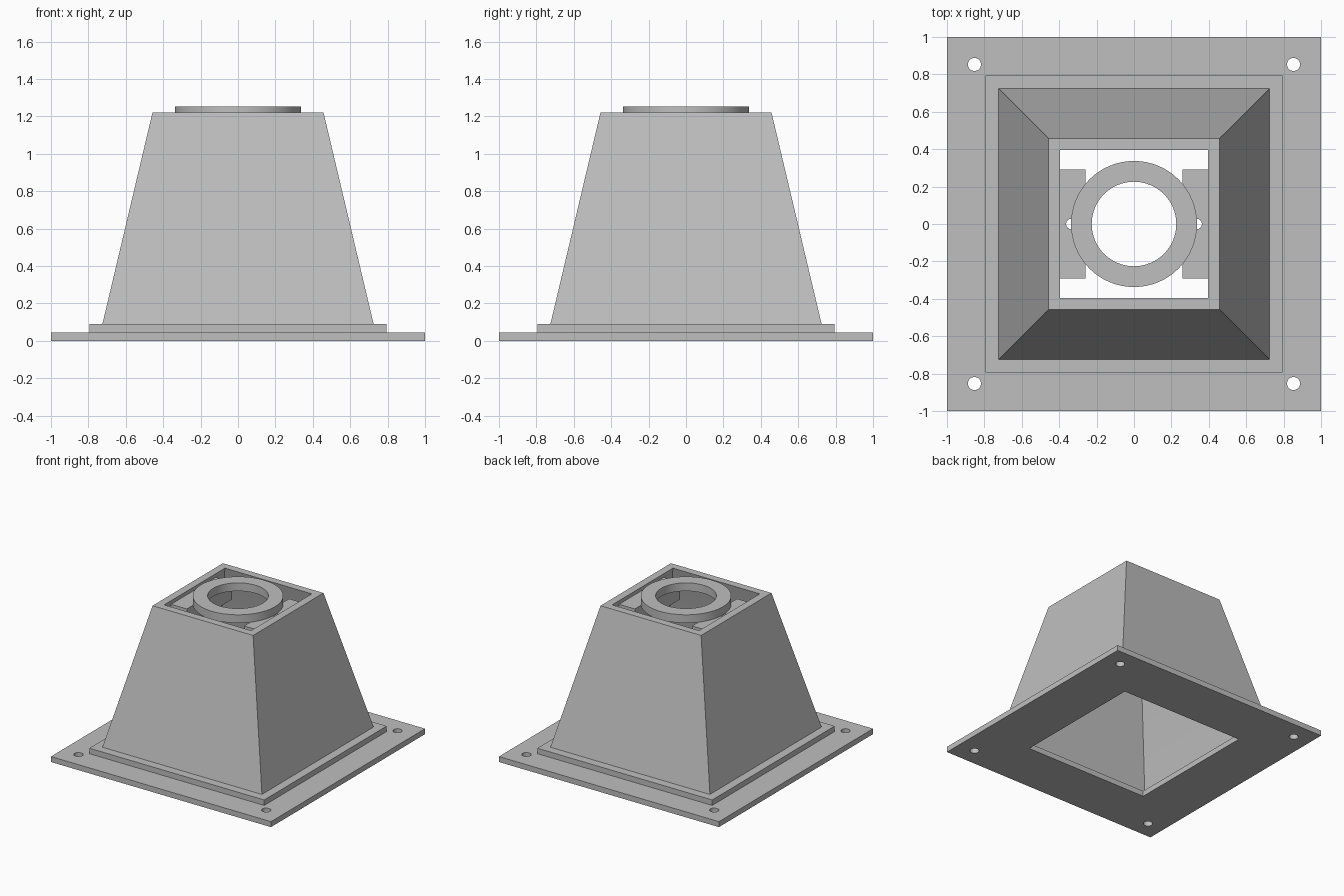
import bpy, bmesh, math

cube = bpy.data.objects.get("Cube")
if cube:
    bpy.data.objects.remove(cube, do_unlink=True)

grey = bpy.data.materials.new("plain grey")
grey.use_nodes = True
colour = (0.52, 0.52, 0.52, 1)
grey.diffuse_color = colour
grey.node_tree.nodes["Principled BSDF"].inputs["Base Color"].default_value = colour


def finish(name, bm):
    bmesh.ops.recalc_face_normals(bm, faces=bm.faces[:])
    mesh = bpy.data.meshes.new(name)
    bm.to_mesh(mesh)
    bm.free()
    mesh.materials.append(grey)
    obj = bpy.data.objects.new(name, mesh)
    bpy.context.collection.objects.link(obj)
    bpy.ops.object.select_all(action='DESELECT')
    obj.select_set(True)
    bpy.context.view_layer.objects.active = obj
    bpy.ops.object.shade_smooth_by_angle(angle=math.radians(30))
    return obj


def rect(x0, x1, y0, y1):
    return [(x0, y0), (x1, y0), (x1, y1), (x0, y1)]


def square(h):
    return rect(-h, h, -h, h)


def circle(cx, cy, r, n=32):
    return [(cx + r * math.cos(math.tau * i / n), cy + r * math.sin(math.tau * i / n))
            for i in range(n)]


def plate(name, loops, z0, z1):
    """Flat outline with holes, raised from z0 to z1."""
    bm = bmesh.new()
    edges = []
    for loop in loops:
        vs = [bm.verts.new((x, y, z0)) for x, y in loop]
        edges += [bm.edges.new((vs[i - 1], vs[i])) for i in range(len(vs))]
    bmesh.ops.triangle_fill(bm, use_beauty=True, use_dissolve=False,
                            edges=edges, normal=(0, 0, 1))
    top = bmesh.ops.extrude_face_region(bm, geom=bm.faces[:], use_keep_orig=True)
    for v in top["geom"]:
        if isinstance(v, bmesh.types.BMVert):
            v.co.z = z1
    return finish(name, bm)


def square_sweep(name, profile):
    """Closed (half width, height) profile carried around a square."""
    bm = bmesh.new()
    rings = [[bm.verts.new((x, y, z)) for x, y in square(h)] for h, z in profile]
    for k in range(len(rings)):
        a, b = rings[k - 1], rings[k]
        for i in range(4):
            bm.faces.new((a[i - 1], a[i], b[i], b[i - 1]))
    return finish(name, bm)


# Base flange with a square opening and four corner bolt holes
bolts = [circle(sx * 0.853, sy * 0.853, 0.035) for sx in (-1, 1) for sy in (-1, 1)]
plate("base_flange", [square(1), square(0.56)] + bolts, 0, 0.045)

# Hollow tapered housing with its stepped foot
square_sweep("tapered_housing", [
    (0.795, 0.045), (0.795, 0.09), (0.725, 0.09), (0.457, 1.222),
    (0.395, 1.222), (0.663, 0.09), (0.663, 0.045)])

# Mounting blocks on the inner side walls, each with a screw hole
for side, s in (("left", 1), ("right", -1)):
    x0, x1 = sorted((s * 0.26, s * 0.43))
    plate(side + "_mounting_block",
          [rect(x0, x1, -0.292, 0.292), circle(s * 0.335, 0, 0.028)], 1.04, 1.185)

# Collar ring resting on the blocks
plate("collar_ring", [circle(0, 0, 0.337, 64), circle(0, 0, 0.226, 64)], 1.185, 1.252)
